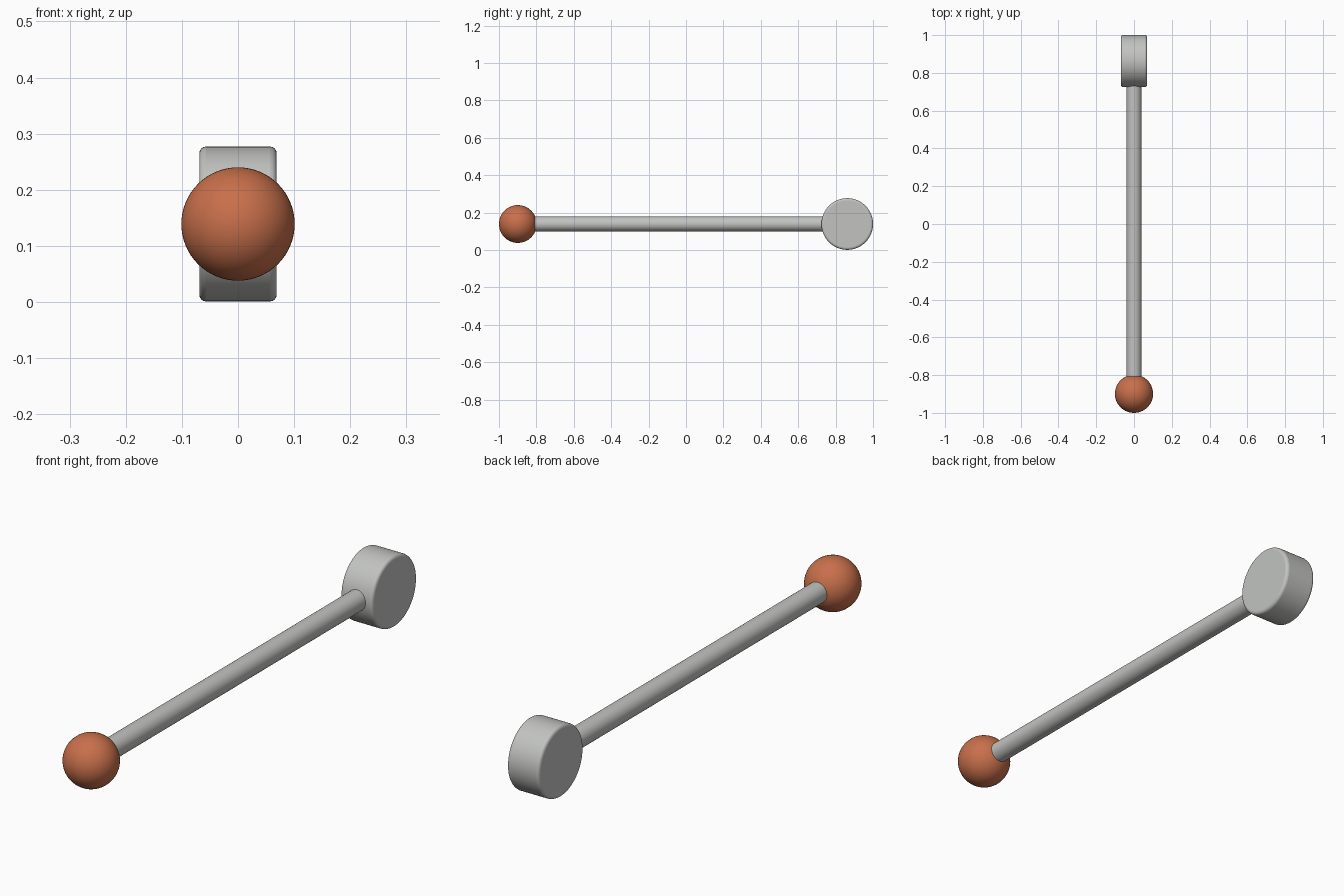
import bpy
import math

cube = bpy.data.objects.get("Cube")
if cube:
    bpy.data.objects.remove(cube, do_unlink=True)

AXIS_Z = 0.139


def make_material(name, colour):
    mat = bpy.data.materials.new(name)
    mat.use_nodes = True
    mat.diffuse_color = colour
    bsdf = next(n for n in mat.node_tree.nodes if n.type == "BSDF_PRINCIPLED")
    bsdf.inputs["Base Color"].default_value = colour
    return mat


def finish(name, mat):
    obj = bpy.context.object
    obj.name = name
    bpy.ops.object.transform_apply(location=False, rotation=True, scale=True)
    obj.data.materials.append(mat)
    return obj


steel = make_material("grey_steel", (0.54, 0.55, 0.53, 1))
copper = make_material("copper_orange", (0.58, 0.16, 0.07, 1))

# Long shaft, ends buried in the ball and the drum
bpy.ops.mesh.primitive_cylinder_add(
    vertices=48, radius=0.04, depth=1.62,
    location=(0, -0.01, AXIS_Z), rotation=(math.pi / 2, 0, 0))
finish("shaft", steel)
bpy.ops.object.shade_smooth_by_angle(angle=math.radians(35))

# Drum at the back, lying across the shaft, with softened rims
bpy.ops.mesh.primitive_cylinder_add(
    vertices=96, radius=0.138, depth=0.138,
    location=(0, 0.862, AXIS_Z), rotation=(0, math.pi / 2, 0))
drum = finish("end_drum", steel)
bevel = drum.modifiers.new("soft_rims", "BEVEL")
bevel.width = 0.012
bevel.segments = 4
bevel.limit_method = "ANGLE"
bevel.angle_limit = math.radians(40)
bpy.ops.object.shade_smooth_by_angle(angle=math.radians(35))

# Ball knob at the front
bpy.ops.mesh.primitive_uv_sphere_add(
    segments=64, ring_count=32, radius=0.101,
    location=(0, -0.899, AXIS_Z), rotation=(math.pi / 2, 0, 0))
finish("ball_knob", copper)
bpy.ops.object.shade_smooth()
